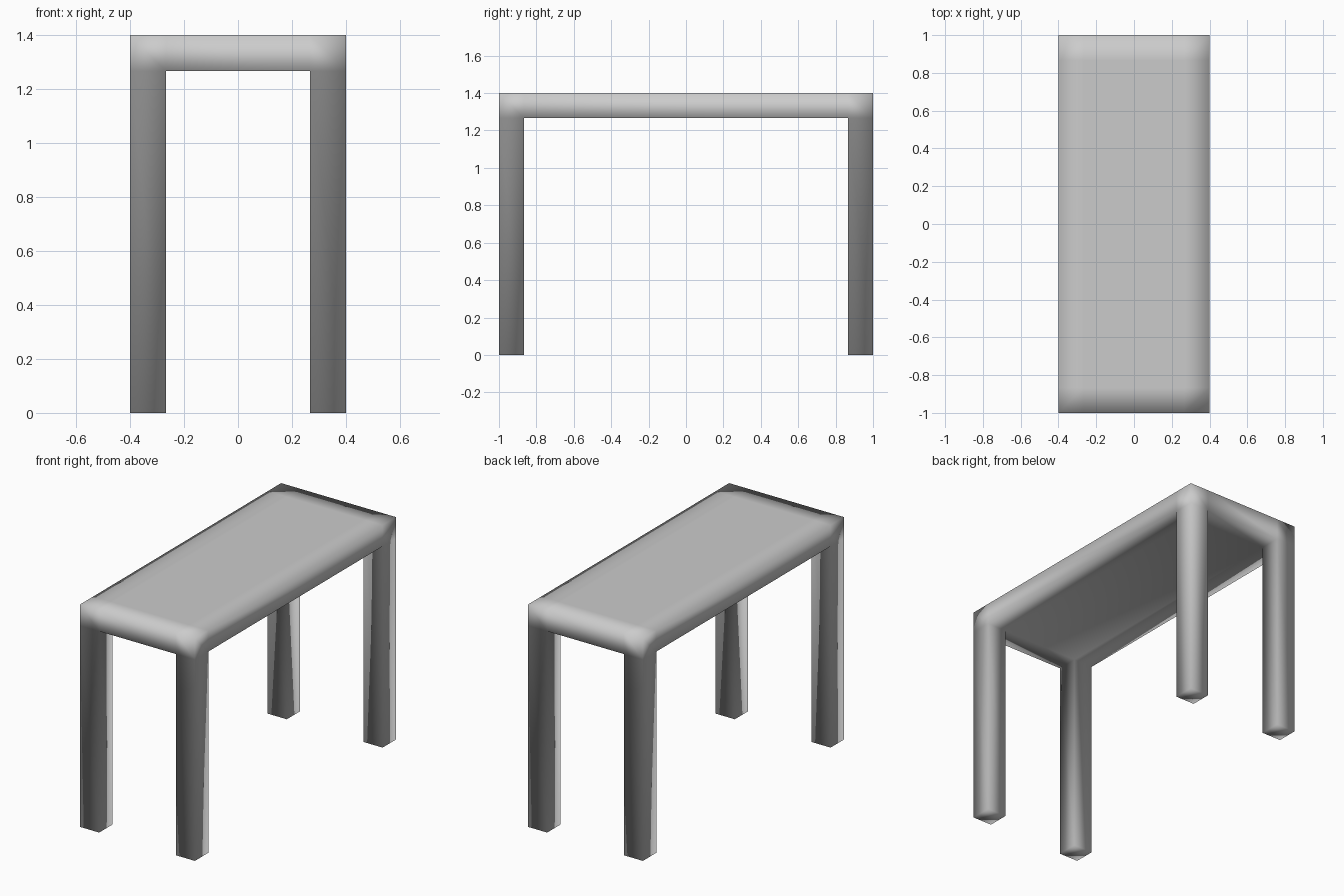
import bpy
import bmesh

if "Cube" in bpy.data.objects:
    bpy.data.objects.remove(bpy.data.objects["Cube"])

HALF_X, HALF_Y, HEIGHT = 0.4, 1.0, 1.4
T = 0.1333  # thickness of the top and of each leg

bm = bmesh.new()


def extrude(faces, dz):
    geom = bmesh.ops.extrude_face_region(bm, geom=faces)["geom"]
    verts = [g for g in geom if isinstance(g, bmesh.types.BMVert)]
    bmesh.ops.translate(bm, verts=verts, vec=(0, 0, dz))


# Table top: 3 x 3 grid whose corner cells match the legs, thickened upwards
xs = [-HALF_X, -HALF_X + T, HALF_X - T, HALF_X]
ys = [-HALF_Y, -HALF_Y + T, HALF_Y - T, HALF_Y]
grid = [[bm.verts.new((x, y, HEIGHT - T)) for y in ys] for x in xs]
for i in range(3):
    for j in range(3):
        bm.faces.new((grid[i][j], grid[i][j + 1], grid[i + 1][j + 1], grid[i + 1][j]))
extrude(bm.faces[:], T)

# Legs: corner cells of the underside pulled down to the floor
corners = []
for f in bm.faces:
    c = f.calc_center_median()
    if (abs(c.z - (HEIGHT - T)) < 1e-4 and abs(c.x) > HALF_X - T
            and abs(c.y) > HALF_Y - T):
        corners.append(f)
for f in corners:
    extrude([f], -(HEIGHT - T))

# One continuous, fully smooth-shaded surface
bmesh.ops.recalc_face_normals(bm, faces=bm.faces[:])
for f in bm.faces:
    f.smooth = True

mesh = bpy.data.meshes.new("table")
bm.to_mesh(mesh)
bm.free()
bpy.context.collection.objects.link(bpy.data.objects.new("table", mesh))
